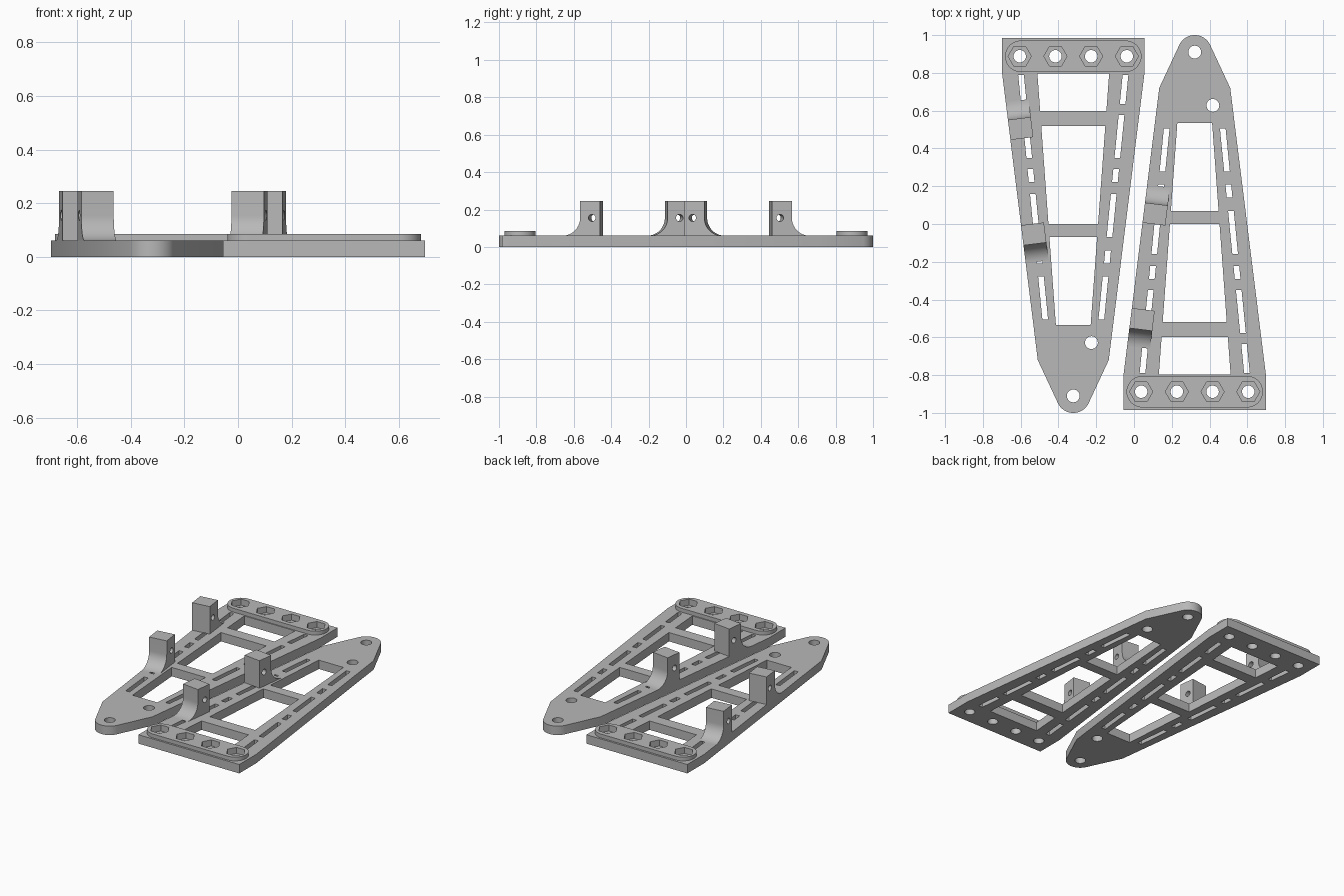
import bpy, bmesh, math
from mathutils import Matrix

if "Cube" in bpy.data.objects:
    bpy.data.objects.remove(bpy.data.objects["Cube"], do_unlink=True)

grey = bpy.data.materials.new("plain_grey")
grey.use_nodes = True
grey.diffuse_color = (0.48, 0.48, 0.48, 1)
grey.node_tree.nodes["Principled BSDF"].inputs["Base Color"].default_value = (0.48, 0.48, 0.48, 1)

TOP, PAD_TOP, POST_TOP = 0.06, 0.086, 0.246    # heights
BASE_Y, SIDE_Y, PAD_Y = -0.984, -0.80, -0.888
HALF, SHOULDER, SHOULDER_Y = 0.377, 0.188, 0.72
TIP_Y, TIP_R = 0.91, 0.09
SLOPE = (HALF - SHOULDER) / (SHOULDER_Y - SIDE_Y)
ANGLE = math.atan(SLOPE)
CENTRE_X = 0.3215


def outer(y):
    """Half width of the plate along its tapered sides."""
    return HALF - SLOPE * (y - SIDE_Y)


def inner(y):
    """Half width of the windows."""
    return 0.19 - 0.0735 * (y + 0.798)


def arc(cx, cy, r, start, end, n):
    angles = [math.radians(start + (end - start) * i / n) for i in range(n + 1)]
    return [(cx + r * math.cos(a), cy + r * math.sin(a)) for a in angles]


def circle(cx, cy, r, n=32):
    return arc(cx, cy, r, 0, 360, n)[:-1]


def prisms(name, outlines, z0, z1, matrix=None):
    """One object holding an upright prism for each outline."""
    bm = bmesh.new()
    for pts in outlines:
        low = [bm.verts.new((x, y, z0)) for x, y in pts]
        high = [bm.verts.new((x, y, z1)) for x, y in pts]
        bm.faces.new(low[::-1])
        bm.faces.new(high)
        for i in range(len(pts)):
            j = (i + 1) % len(pts)
            bm.faces.new((low[i], low[j], high[j], high[i]))
    if matrix:
        bm.transform(matrix)
    bmesh.ops.recalc_face_normals(bm, faces=bm.faces[:])
    mesh = bpy.data.meshes.new(name)
    bm.to_mesh(mesh)
    bm.free()
    mesh.materials.append(grey)
    ob = bpy.data.objects.new(name, mesh)
    bpy.context.collection.objects.link(ob)
    return ob


def activate(ob):
    bpy.ops.object.select_all(action="DESELECT")
    ob.select_set(True)
    bpy.context.view_layer.objects.active = ob


def cut(ob, cutter):
    cutter.hide_render = True
    mod = ob.modifiers.new("cut", "BOOLEAN")
    mod.operation = "DIFFERENCE"
    mod.solver = "EXACT"
    mod.object = cutter
    activate(ob)
    bpy.ops.object.modifier_apply(modifier=mod.name)
    bpy.data.objects.remove(cutter, do_unlink=True)


# Tapered plate with a rounded tip
reach = math.hypot(SHOULDER, TIP_Y - SHOULDER_Y)
tangent = math.degrees(math.acos(TIP_R / reach) - math.atan2(TIP_Y - SHOULDER_Y, SHOULDER))
outline = [(-HALF, BASE_Y), (HALF, BASE_Y), (HALF, SIDE_Y), (SHOULDER, SHOULDER_Y)]
outline += arc(0, TIP_Y, TIP_R, tangent, 180 - tangent, 24)
outline += [(-SHOULDER, SHOULDER_Y), (-HALF, SIDE_Y)]
plate = prisms("plate", [outline], 0, TOP)

# Windows between the crossbars, and slots along both rails
openings = []
for a, b in [(-0.798, -0.599), (-0.519, -0.001), (0.068, 0.535)]:
    openings.append([(-inner(a), a), (inner(a), a), (inner(b), b), (-inner(b), b)])
slots = [(-0.79, -0.636), (-0.577, -0.349), (-0.291, -0.222),
         (-0.158, 0.07), (0.14, 0.21), (0.277, 0.506)]
for side in (-1, 1):
    for a, b in slots:
        xa, xb = [side * ((outer(y) + inner(y)) / 2 - 0.006) for y in (a, b)]
        w = 0.015
        openings.append([(xa - w, a), (xa + w, a), (xb + w, b), (xb - w, b)])

# Bolt holes and hexagonal nut pockets
bolts = [-0.2835, -0.0945, 0.0945, 0.2835]
openings += [circle(x, PAD_Y, 0.033) for x in bolts]
openings += [circle(0, TIP_Y, 0.034), circle(0.096, 0.628, 0.034)]
hexes = [circle(x, PAD_Y, 0.061, 6) for x in bolts]
cut(plate, prisms("openings_cutter", openings, -0.1, 0.2))
cut(plate, prisms("pocket_cutter", hexes, 0.045, 0.2))

# Raised pad around the nut pockets
pad_r = 0.083
pad_x = 0.361 - pad_r
pad_outline = arc(pad_x, PAD_Y, pad_r, -90, 90, 20) + arc(-pad_x, PAD_Y, pad_r, 90, 270, 20)
pad = prisms("nut_pad", [pad_outline], TOP, PAD_TOP)
cut(pad, prisms("pad_cutter", hexes, -0.1, 0.2))


# Upright lugs with a curved foot and a cross hole, flush with the outer edge
def lug(name, y, direction):
    length, width, foot = 0.107, 0.122, 0.095
    profile = [(0, TOP), (length + foot, TOP)]
    profile += arc(length + foot, TOP + foot, foot, 270, 180, 14)[1:]
    profile += [(length, POST_TOP), (0, POST_TOP)]
    s, c = math.sin(ANGLE), math.cos(ANGLE)
    frame = Matrix(((direction * s, 0, c, -outer(y)),
                    (direction * c, 0, -s, y),
                    (0, 1, 0, 0),
                    (0, 0, 0, 1)))
    ob = prisms(name, [profile], 0, width, frame)
    cut(ob, prisms("lug_cutter", [circle(0.043, 0.155, 0.019, 24)], -0.1, 0.3, frame))
    return ob


parts = [plate, pad, lug("upper_lug", 0.007, 1), lug("lower_lug", -0.445, -1)]

# Second assembly: flipped end to end beside the first
for ob in parts:
    activate(ob)
    bpy.ops.object.shade_smooth_by_angle(angle=math.radians(30))
    twin = ob.copy()
    twin.data = ob.data.copy()
    twin.name = "flipped_" + ob.name
    bpy.context.collection.objects.link(twin)
    twin.data.transform(Matrix.Translation((-CENTRE_X, 0, 0)) @ Matrix.Diagonal((1, -1, 1, 1)))
    twin.data.flip_normals()
    ob.data.transform(Matrix.Translation((CENTRE_X, 0, 0)))
